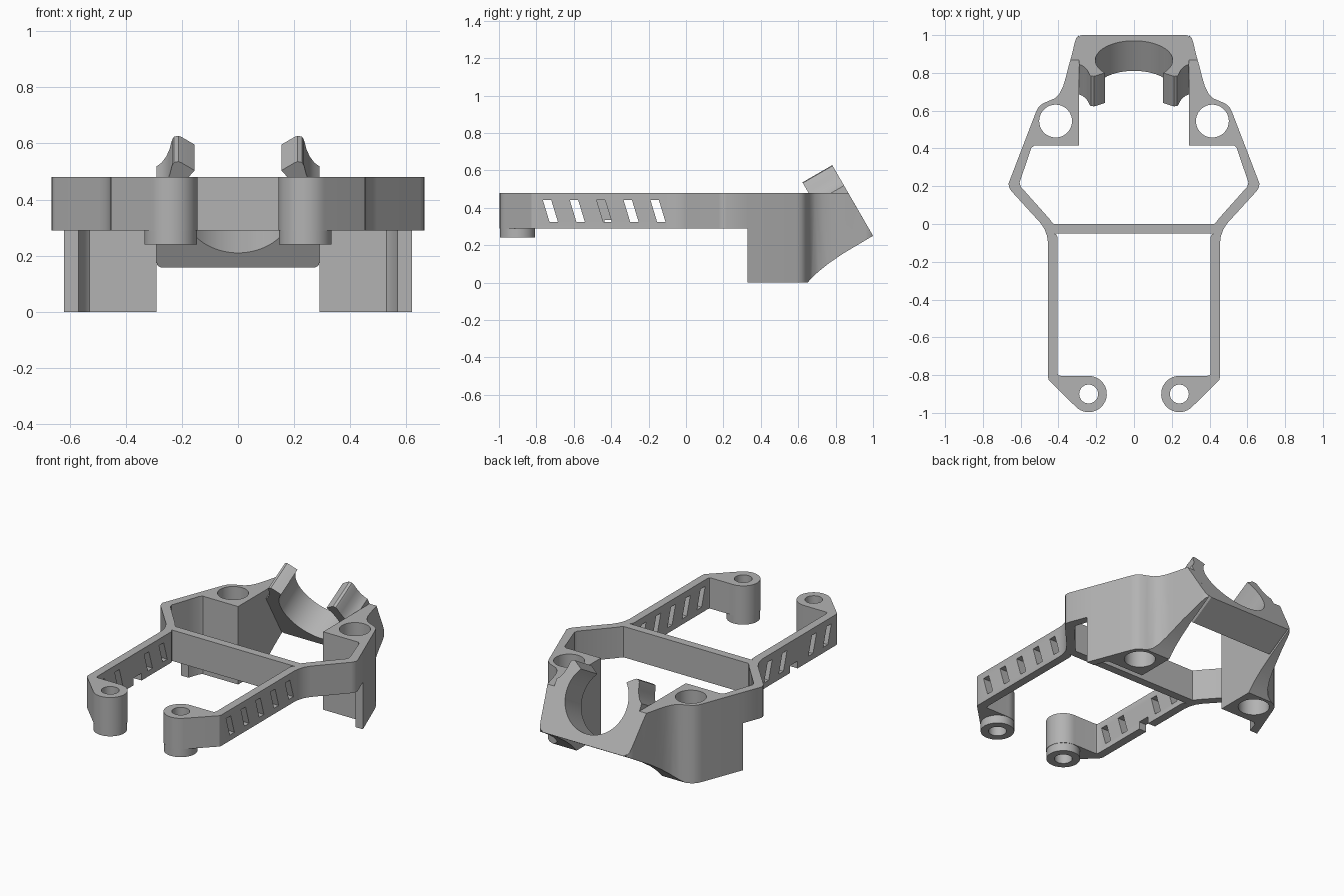
import bpy, bmesh
from math import sin, cos, radians
from mathutils import Vector

X, Y, Z = Vector((1, 0, 0)), Vector((0, 1, 0)), Vector((0, 0, 1))
LOW, TOP = 0.29, 0.48

if "Cube" in bpy.data.objects:
    bpy.data.objects.remove(bpy.data.objects["Cube"])

grey = bpy.data.materials.new("plain grey")
grey.use_nodes = True
grey.diffuse_color = (0.45, 0.45, 0.45, 1)
grey.node_tree.nodes["Principled BSDF"].inputs["Base Color"].default_value = grey.diffuse_color


def prism(name, pts, origin, ex, ey, depth):
    """Extrude a flat outline along the normal of its plane."""
    bm = bmesh.new()
    o, n = Vector(origin), ex.cross(ey)
    face = bm.faces.new([bm.verts.new(o + ex * a + ey * b) for a, b in pts])
    new = bmesh.ops.extrude_face_region(bm, geom=[face])["geom"]
    moved = [v for v in new if isinstance(v, bmesh.types.BMVert)]
    bmesh.ops.translate(bm, verts=moved, vec=n * depth)
    bmesh.ops.recalc_face_normals(bm, faces=bm.faces[:])
    mesh = bpy.data.meshes.new(name)
    bm.to_mesh(mesh)
    bm.free()
    mesh.materials.append(grey)
    ob = bpy.data.objects.new(name, mesh)
    bpy.context.collection.objects.link(ob)
    return ob


def arc(cx, cy, r, start, end, steps):
    angles = [radians(start + (end - start) * i / steps) for i in range(steps + 1)]
    return [(cx + r * cos(a), cy + r * sin(a)) for a in angles]


def activate(ob):
    bpy.ops.object.select_all(action="DESELECT")
    ob.select_set(True)
    bpy.context.view_layer.objects.active = ob


def boolean(ob, cutter, operation="DIFFERENCE"):
    cutter.hide_render = True
    mod = ob.modifiers.new("cut", "BOOLEAN")
    mod.object, mod.operation, mod.solver = cutter, operation, "EXACT"
    activate(ob)
    bpy.ops.object.modifier_apply(modifier=mod.name)
    bpy.data.objects.remove(cutter)


def drill(ob, x, y, r):
    boolean(ob, prism("drill", arc(x, y, r, 0, 350, 35), (0, 0, -0.1), X, Y, 1))


def mirror(ob):
    mod = ob.modifiers.new("mirror", "MIRROR")
    activate(ob)
    bpy.ops.object.modifier_apply(modifier=mod.name)


def finish(ob):
    activate(ob)
    bpy.ops.object.shade_smooth_by_angle(angle=radians(32))


# Side arms: rounded foot, straight arm and flared wing
outline = arc(0.24, -0.9, 0.096, 90, 315, 24) + [
    (0.452, -0.825), (0.455, -0.81), (0.455, -0.1), (0.46, -0.065), (0.472, -0.03),
    (0.495, 0.005), (0.65, 0.175), (0.662, 0.195), (0.664, 0.215), (0.62, 0.33),
    (0.568, 0.33), (0.606, 0.22), (0.6, 0.198), (0.45, 0.03), (0.435, 0.01),
    (0.425, 0), (0.425, -0.05), (0.412, -0.055), (0.405, -0.07), (0.405, -0.79),
    (0.4, -0.802), (0.385, -0.804)]
arms = prism("side_arms", outline, (0, 0, LOW), X, Y, TOP - LOW)
drill(arms, 0.24, -0.9, 0.05)
mirror(arms)

# Slanted slots; the middle one is an underside notch on one arm
for i in range(5):
    y = -0.765 + 0.1438 * i
    slot = [(y, 0.44), (y + 0.045, 0.44), (y + 0.08, 0.325), (y + 0.035, 0.325)]
    start = 0.3 if i == 2 else -0.6
    boolean(arms, prism("slot", slot, (start, 0, 0), Y, Z, 0.6 - start))
notch = [(-0.437, 0.2), (-0.36, 0.2), (-0.36, 0.335), (-0.437, 0.335)]
boolean(arms, prism("notch", notch, (-0.6, 0, 0), Y, Z, 0.3))
finish(arms)

# Bosses under the feet
bosses = prism("foot_bosses", arc(0.24, -0.9, 0.094, 0, 350, 35), (0, 0, 0.24), X, Y, LOW - 0.24)
drill(bosses, 0.24, -0.9, 0.05)
mirror(bosses)
finish(bosses)

# Cross bar
bar = [(-0.425, -0.05), (0.425, -0.05), (0.425, 0), (-0.425, 0)]
finish(prism("cross_bar", bar, (0, 0, LOW), X, Y, TOP - LOW))

# Rear legs: plan outline trimmed by a side profile
plan = [(0.62, 0.33), (0.52, 0.59), (0.507, 0.617), (0.485, 0.637), (0.45, 0.652),
        (0.42, 0.665), (0.395, 0.69), (0.375, 0.73), (0.36, 0.78), (0.345, 0.84),
        (0.328, 0.9), (0.314, 0.96), (0.306, 0.985), (0.29, 1.0), (0.29, 0.415),
        (0.53, 0.415), (0.545, 0.4), (0.568, 0.33)]
legs = prism("rear_legs", plan, (0, 0, -0.1), X, Y, 0.8)
side = [(0.2, 0), (0.65, 0), (0.675, 0.027), (0.71, 0.06), (0.76, 0.1), (0.84, 0.155),
        (1.0, 0.25), (0.867, TOP), (0.2, TOP)]
boolean(legs, prism("side_profile", side, (0, 0, 0), Y, Z, 0.9), "INTERSECT")
drill(legs, 0.415, 0.545, 0.087)
mirror(legs)
finish(legs)

# Tilted clamp plate with an open round seat and two horns
tilt = Vector((0, -0.5, 0.866))
edge = [(0.275, 0), (0.287, 0.008), (0.29, 0.02), (0.29, 0.31), (0.272, 0.325),
        (0.256, 0.35), (0.244, 0.38), (0.235, 0.42), (0.228, 0.432), (0.212, 0.436),
        (0.2, 0.43)]
clamp = edge + arc(0, 0.265, 0.205, 41, -221, 48) + [(-a, b) for a, b in reversed(edge)]
finish(prism("clamp_plate", clamp, (0, 1.0, 0.25), X, tilt, 0.184))
